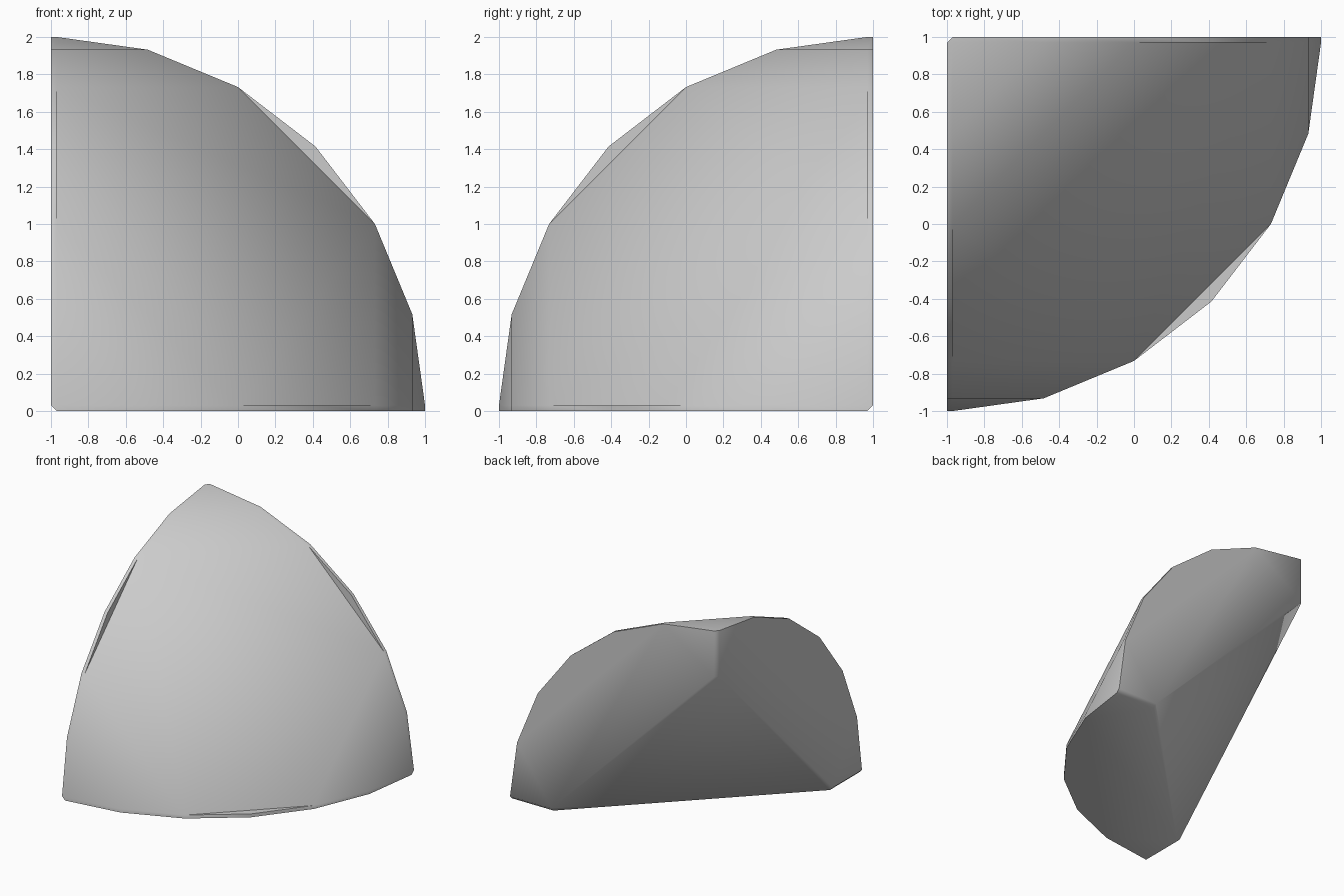
import bpy, bmesh, math

if "Cube" in bpy.data.objects:
    bpy.data.objects.remove(bpy.data.objects["Cube"])

R = 2.0      # arc radius
CUT = 1.6    # where the back corner is sliced off, along each straight edge
B = 0.03     # soft edge width

bm = bmesh.new()


def face(points, k):
    """Add a face given around the square corner, turned k times about the diagonal."""
    verts = []
    for p in points:
        u, v, w = p[-k:] + p[:-k] if k else p
        verts.append(bm.verts.new((u - 1, 1 - v, w)))
    bm.faces.new(verts)


def arc(i, off):
    """Point i of the six-segment quarter arc in the plane w = off."""
    a = math.radians(15 * i)
    return (max(R * math.cos(a), B), max(R * math.sin(a), B), off)


def flip(p):
    return (p[0], p[2], p[1])


def turn(p, k):
    return p[-k:] + p[:-k] if k else p


for k in range(3):
    # flat side wall with curved outer edge
    face([arc(i, 0) for i in range(7)] + [(B, CUT, 0), (CUT, B, 0)], k)
    # thin rim along the arc
    for i in range(6):
        face([arc(i, 0), arc(i + 1, 0), arc(i + 1, B), arc(i, B)], k)
    # outer skin towards each tip
    a = [arc(i, B) for i in range(3)]
    face([a[0], a[1], flip(a[1])], k)
    face([a[1], a[2], flip(a[2]), flip(a[1])], k)
    # flat ear in the middle of each arc
    face([arc(2, B), arc(3, B), arc(4, B)], k)
    # softened straight edge and tip
    face([(R, B, 0), (R, 0, B), (CUT, 0, B), (CUT, B, 0)], k)
    face([(R, B, B), (R, B, 0), (R, 0, B)], k)

# central panel of the outer skin, and the slanted back cut
face([turn(arc(i, B), k) for k in range(3) for i in (2, 4)], 0)
face([turn(p, k) for k in range(3) for p in ((CUT, B, 0), (B, CUT, 0))], 0)

bmesh.ops.remove_doubles(bm, verts=bm.verts, dist=0.001)
bmesh.ops.recalc_face_normals(bm, faces=bm.faces)
mesh = bpy.data.meshes.new("corner_shell")
bm.to_mesh(mesh)
bm.free()

shell = bpy.data.objects.new("corner_shell", mesh)
bpy.context.collection.objects.link(shell)
bpy.context.view_layer.objects.active = shell
shell.select_set(True)
bpy.ops.object.shade_smooth_by_angle(angle=math.radians(50))
